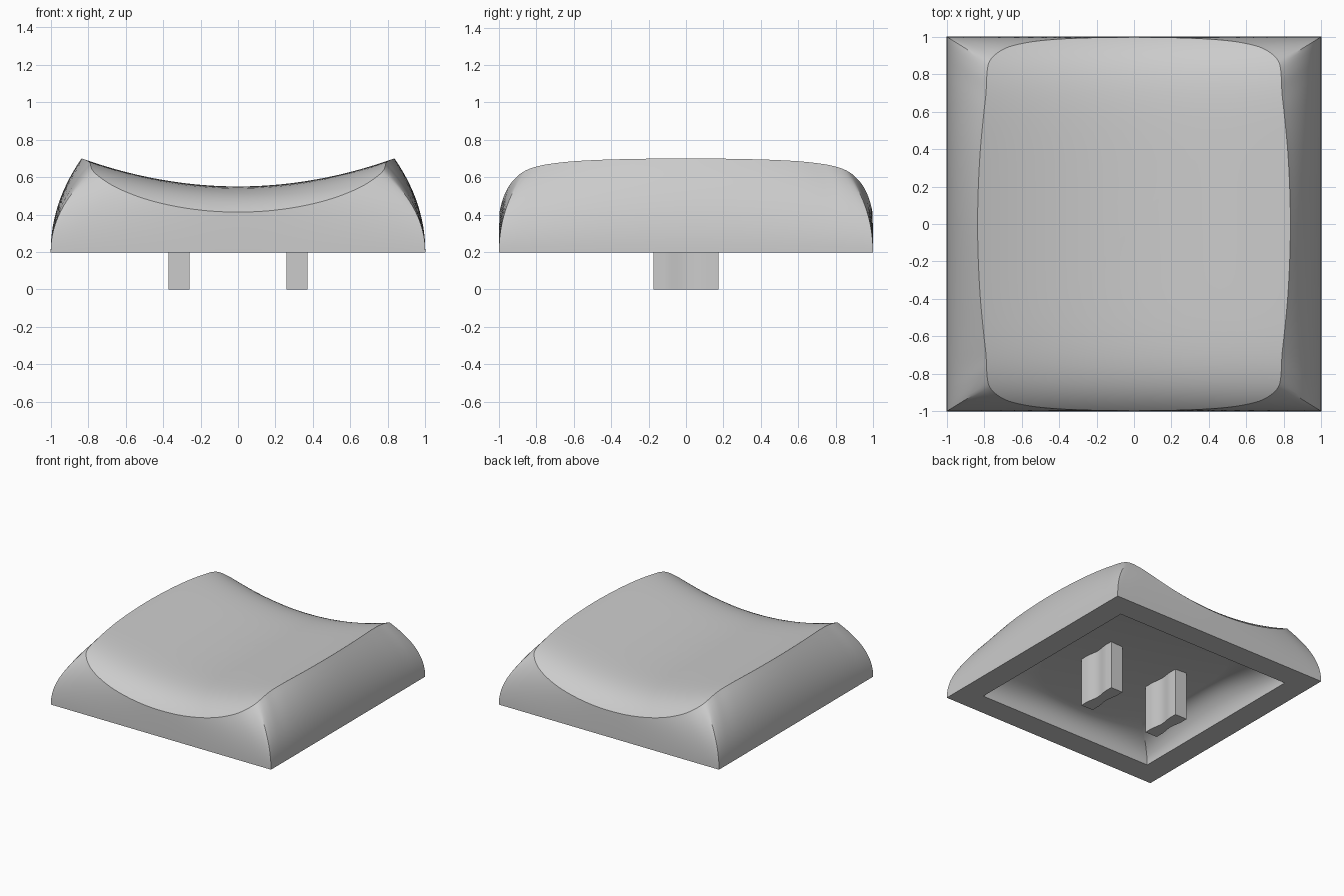
import bpy, bmesh, math

cube = bpy.data.objects.get("Cube")
if cube:
    bpy.data.objects.remove(cube)

# Single plain grey material
grey = bpy.data.materials.new("plain grey")
grey.use_nodes = True
colour = (0.6, 0.6, 0.6, 1)
grey.diffuse_color = colour
grey.node_tree.nodes["Principled BSDF"].inputs["Base Color"].default_value = colour

BASE_Z = 0.197
# Quarter of the top rim seen from above, from the side middle to the front middle
RIM = [(0.835, 0), (0.831, 0.2), (0.82, 0.4), (0.803, 0.58), (0.79, 0.7), (0.786, 0.79),
       (0.775, 0.86), (0.74, 0.905), (0.67, 0.945), (0.55, 0.972), (0.4, 0.987),
       (0.2, 0.995), (0, 0.997)]
CORNER = 6
SUB = 5


def finish(bm, name):
    bmesh.ops.recalc_face_normals(bm, faces=bm.faces)
    mesh = bpy.data.meshes.new(name)
    bm.to_mesh(mesh)
    bm.free()
    mesh.materials.append(grey)
    ob = bpy.data.objects.new(name, mesh)
    bpy.context.collection.objects.link(ob)
    bpy.ops.object.select_all(action='DESELECT')
    ob.select_set(True)
    bpy.context.view_layer.objects.active = ob
    bpy.ops.object.shade_smooth_by_angle(angle=math.radians(30))


def smooth_path(pts):
    """Catmull-Rom path through a quarter outline, mirrored at both ends."""
    ext = [(pts[1][0], -pts[1][1])] + pts + [(-pts[-2][0], pts[-2][1])]
    out = []
    for a, b, c, d in zip(ext, ext[1:], ext[2:], ext[3:]):
        for i in range(SUB):
            t = i / SUB
            out.append(tuple(
                q + t * (r - p + t * (2 * p - 5 * q + 4 * r - s + t * (3 * (q - r) + s - p))) / 2
                for p, q, r, s in zip(a, b, c, d)))
    return out + [pts[-1]]


def full_loop(quarter):
    back = [(-x, y) for x, y in reversed(quarter[:-1])]
    half = quarter + back
    return half + [(x, -y) for x, y in reversed(half[1:-1])]


def dish(x, y):
    """Top surface: hollow across x, falling away at front and back."""
    return 0.55 + 0.15 * (x / 0.835) ** 2 - 0.14 * abs(y) ** 7.5


def ceiling(x, y):
    """Roof of the hollow underside."""
    return 0.39 + 0.08 * x * x - 0.08 * y * y


def bulged_wall(t):
    return t ** 2.1, t


def coved_wall(t):
    a = t * math.pi / 2
    return 1 - math.cos(a), math.sin(a)


def skin_rings(base, rim, surface, wall, wall_steps=14, cap_steps=18):
    """Rings from the base outline up a wall to the rim, then in over a surface."""
    rings = []
    for i in range(wall_steps + 1):
        inset, rise = wall(i / wall_steps)
        rings.append([(bx + (rx - bx) * inset, by + (ry - by) * inset,
                       BASE_Z + (surface(rx, ry) - BASE_Z) * rise)
                      for (bx, by), (rx, ry) in zip(base, rim)])
    for i in range(1, cap_steps):
        k = math.cos(i / cap_steps * math.pi / 2)
        rings.append([(x * k, y * k, surface(x * k, y * k)) for x, y in rim])
    return rings


quarter = smooth_path(RIM)
corner = quarter[CORNER * SUB]
base = full_loop([(1, y / corner[1]) if i <= CORNER * SUB else (x / corner[0], 1)
                  for i, (x, y) in enumerate(quarter)])

# Rounded outline of the hollow's roof, matched point by point to the square opening
opening = [(x * 0.805, y * 0.805) for x, y in base]
roof = []
for x, y in base:
    size = (abs(x) ** 3 + abs(y) ** 3) ** (1 / 3)
    roof.append((0.62 * x / size, 0.65 * y / size))

# Cap shell: hollow underside, flat bottom border and outer skin in one loft
outer = skin_rings(base, full_loop(quarter), dish, bulged_wall)
inner = skin_rings(opening, roof, ceiling, coved_wall)
bm = bmesh.new()
loops = [[bm.verts.new(p) for p in ring] for ring in inner[::-1] + outer]
n = len(base)
for a, b in zip(loops, loops[1:]):
    for i in range(n):
        j = (i + 1) % n
        bm.faces.new((a[i], a[j], b[j], b[i]))
for ring, surface in ((loops[0], ceiling), (loops[-1], dish)):
    mid = bm.verts.new((0, 0, surface(0, 0)))
    for i in range(n):
        bm.faces.new((ring[i], ring[(i + 1) % n], mid))
finish(bm, "cap_shell")


# Stems: upright bars with a shallow groove along each long side
def stem(name, cx):
    steps = 16
    side = [(0.055, -0.175)]
    for i in range(steps + 1):
        y = -0.12 + 0.24 * i / steps
        side.append((0.055 - 0.007 * (1 + math.cos(y * math.pi / 0.12)), y))
    side.append((0.055, 0.175))
    outline = side + [(-x, y) for x, y in reversed(side)]
    bm = bmesh.new()
    face = bm.faces.new([bm.verts.new((cx + x, y, 0)) for x, y in outline])
    up = bmesh.ops.extrude_face_region(bm, geom=[face])
    for v in up["geom"]:
        if isinstance(v, bmesh.types.BMVert):
            v.co.z = 0.41
    finish(bm, name)


for name, side in (("left_stem", 1), ("right_stem", -1)):
    stem(name, side * 0.315)
